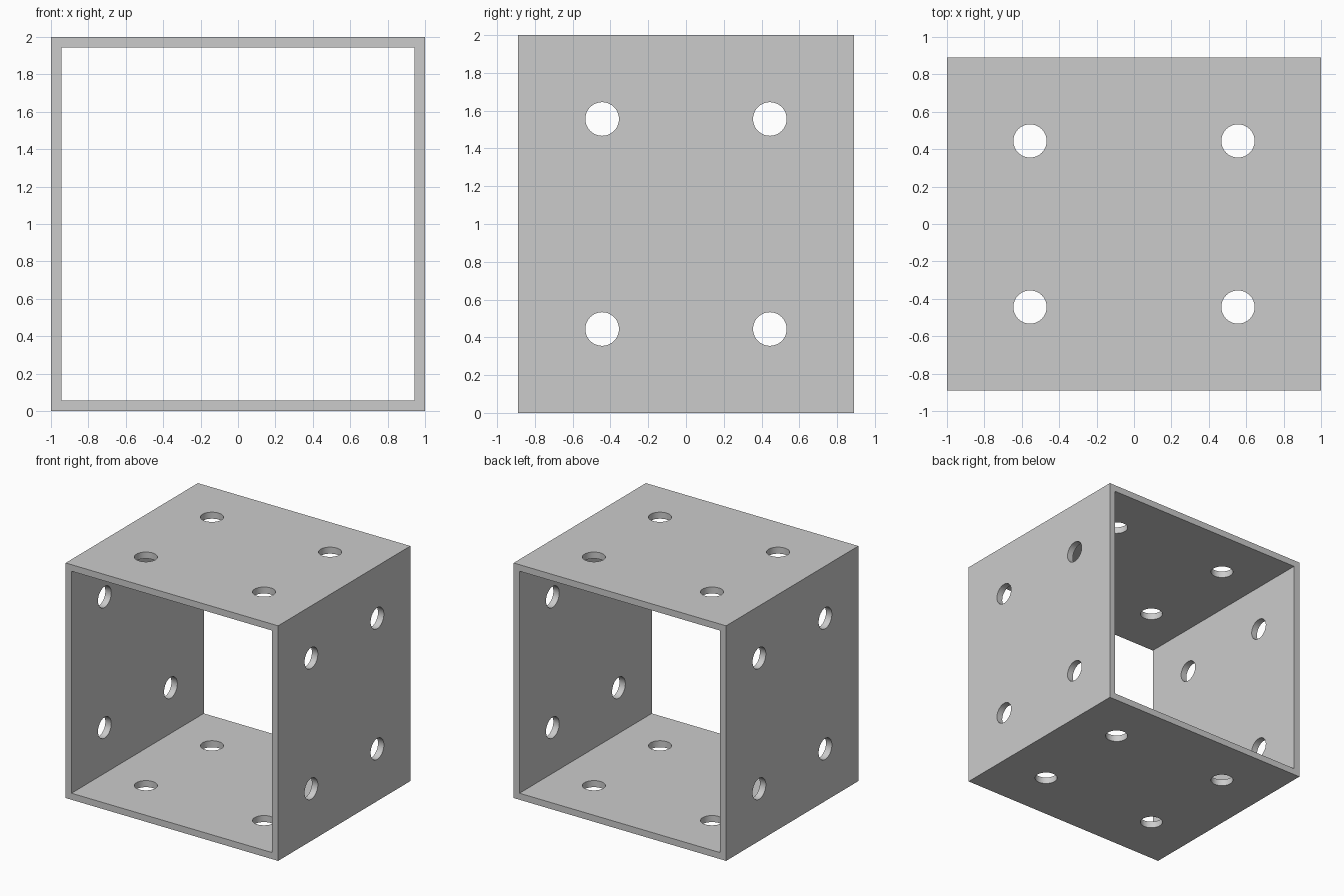
import bpy, bmesh
from math import pi
from mathutils import Matrix

if "Cube" in bpy.data.objects:
    bpy.data.objects.remove(bpy.data.objects["Cube"])

HALF, DEPTH, WALL = 1.0, 0.889, 0.0556
HOLE_R, HOLE_SIDE, HOLE_Y = 0.089, 0.556, 0.444


def make_object(name, bm):
    bmesh.ops.recalc_face_normals(bm, faces=bm.faces)
    mesh = bpy.data.meshes.new(name)
    bm.to_mesh(mesh)
    bm.free()
    obj = bpy.data.objects.new(name, mesh)
    bpy.context.collection.objects.link(obj)
    return obj


# Square tube, open at front and back
bm = bmesh.new()
corners = [(-1, -1), (1, -1), (1, 1), (-1, 1)]
rings = []
for half, y in [(HALF, -DEPTH), (HALF, DEPTH), (HALF - WALL, DEPTH), (HALF - WALL, -DEPTH)]:
    rings.append([bm.verts.new((cx * half, y, HALF + cz * half)) for cx, cz in corners])
for r in range(4):
    a, b = rings[r], rings[(r + 1) % 4]
    for i in range(4):
        j = (i + 1) % 4
        bm.faces.new((a[i], a[j], b[j], b[i]))
tube = make_object("square_tube", bm)

# Four round holes through each of the four walls
bm = bmesh.new()
for wall in range(4):
    turn = Matrix.Translation((0, 0, HALF)) @ Matrix.Rotation(wall * pi / 2, 4, 'Y')
    for x in (-HOLE_SIDE, HOLE_SIDE):
        for y in (-HOLE_Y, HOLE_Y):
            bmesh.ops.create_cone(
                bm, cap_ends=True, segments=48, radius1=HOLE_R, radius2=HOLE_R,
                depth=WALL * 3,
                matrix=turn @ Matrix.Translation((x, y, HALF - WALL / 2)))
cutter = make_object("hole_cutter", bm)
cutter.hide_render = True

cut = tube.modifiers.new("holes", 'BOOLEAN')
cut.operation = 'DIFFERENCE'
cut.solver = 'EXACT'
cut.object = cutter

# Bake the holes, then smooth only their round walls
bpy.context.view_layer.objects.active = tube
tube.select_set(True)
bpy.ops.object.modifier_apply(modifier=cut.name)
bpy.data.objects.remove(cutter)
bpy.ops.object.shade_smooth_by_angle(angle=pi / 6)
